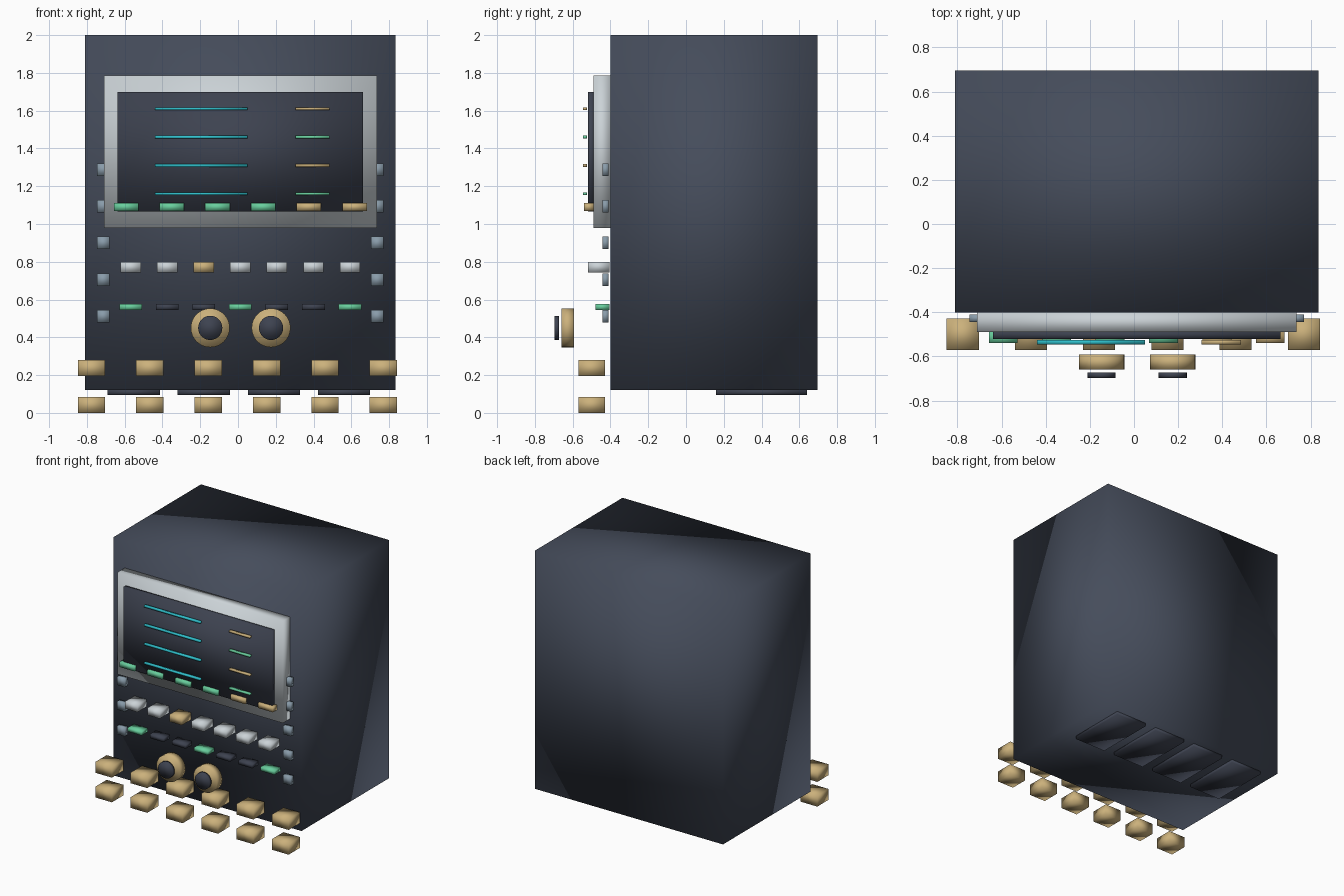
import bpy
import bmesh
from mathutils import Matrix

cube = bpy.data.objects.get("Cube")
if cube:
    bpy.data.objects.remove(cube, do_unlink=True)

MID = 0.0125  # cabinet centre line


def material(name, rgb):
    m = bpy.data.materials.new(name)
    m.use_nodes = True
    m.diffuse_color = (*rgb, 1)
    m.node_tree.nodes["Principled BSDF"].inputs["Base Color"].default_value = (*rgb, 1)
    return m


slate = material("slate blue", (0.06, 0.073, 0.105))
dark = material("dark navy", (0.047, 0.055, 0.08))
silver = material("silver", (0.60, 0.65, 0.68))
gold = material("gold", (0.60, 0.44, 0.20))
green = material("mint green", (0.14, 0.62, 0.34))
cyan = material("cyan", (0.03, 0.54, 0.62))
steel = material("steel grey", (0.25, 0.33, 0.40))


def finish(bm, name, mat):
    mesh = bpy.data.meshes.new(name)
    bm.to_mesh(mesh)
    bm.free()
    mesh.materials.append(mat)
    mesh.shade_smooth()
    obj = bpy.data.objects.new(name, mesh)
    bpy.context.collection.objects.link(obj)
    return obj


def box(name, mat, x, y, z):
    """Softly shaded box spanning three (low, high) ranges."""
    bm = bmesh.new()
    bmesh.ops.create_cube(bm, size=1)
    spans = (x, y, z)
    bm.transform(Matrix.Translation([(a + b) / 2 for a, b in spans])
                 @ Matrix.Diagonal([b - a for a, b in spans] + [1]))
    return finish(bm, name, mat)


def around(centre, width):
    return (centre - width / 2, centre + width / 2)


def dial(name, mat, x, z, radius, y):
    """Disc facing the front."""
    bm = bmesh.new()
    bmesh.ops.create_cone(bm, cap_ends=True, segments=32, radius1=radius,
                          radius2=radius, depth=y[1] - y[0])
    bm.transform(Matrix.Translation((x, sum(y) / 2, z)) @ Matrix.Rotation(1.5707963, 4, 'X'))
    return finish(bm, name, mat)


# Cabinet, bezel and screen
box("cabinet", slate, around(MID, 1.645), (-0.40, 0.695), (0.12, 2.0))
box("screen_bezel", silver, around(MID, 1.445), (-0.49, -0.40), (0.98, 1.785))
box("screen", dark, around(MID, 1.30), (-0.52, -0.485), (1.065, 1.70))

# Screen readout lines
for i in range(4):
    z = around(1.61 - 0.15 * i, 0.015)
    box(f"trace_line_{i + 1}", cyan, (-0.44, 0.05), (-0.545, -0.525), z)
    box(f"value_line_{i + 1}", green if i % 2 else gold, (0.305, 0.485), (-0.545, -0.525), z)

# Soft keys under the screen
for i in range(6):
    box(f"soft_key_{i + 1}", green if i < 4 else gold,
        around(MID + (i - 2.5) * 0.242, 0.13), (-0.54, -0.49), (1.07, 1.11))

# Columns of side buttons
for side, label in ((-1, "right"), (1, "left")):
    for i in range(5):
        box(f"{label}_side_button_{i + 1}", steel, around(MID + side * 0.725, 0.066),
            (-0.443, -0.41), around(0.512 + i * 0.194, 0.066))

# Two rows of function keys
for i in range(7):
    x = MID + (i - 3) * 0.1935
    box(f"function_key_{i + 1}", gold if i == 2 else silver,
        around(x, 0.108), (-0.52, -0.405), (0.744, 0.80))
    box(f"indicator_key_{i + 1}", dark if i % 3 else green,
        around(x, 0.12), (-0.48, -0.405), (0.545, 0.576))

# Rotary knobs with caps
for x, label in ((-0.147, "right"), (0.175, "left")):
    dial(f"{label}_knob", gold, x, 0.45, 0.103, (-0.66, -0.592))
    dial(f"{label}_knob_cap", dark, x, 0.45, 0.064, (-0.697, -0.672))

# Two rows of front connectors
for row, z in (("lower", (0.0, 0.085)), ("upper", (0.195, 0.28))):
    for i in range(6):
        box(f"{row}_connector_{i + 1}", gold, around((i - 2.5) * 0.309 - 0.003, 0.145),
            (-0.57, -0.428), z)

# Rear feet
for i in range(4):
    box(f"foot_{i + 1}", dark, around(MID - 0.008 + (i - 1.5) * 0.371, 0.276),
        (0.16, 0.64), (0.095, 0.125))
